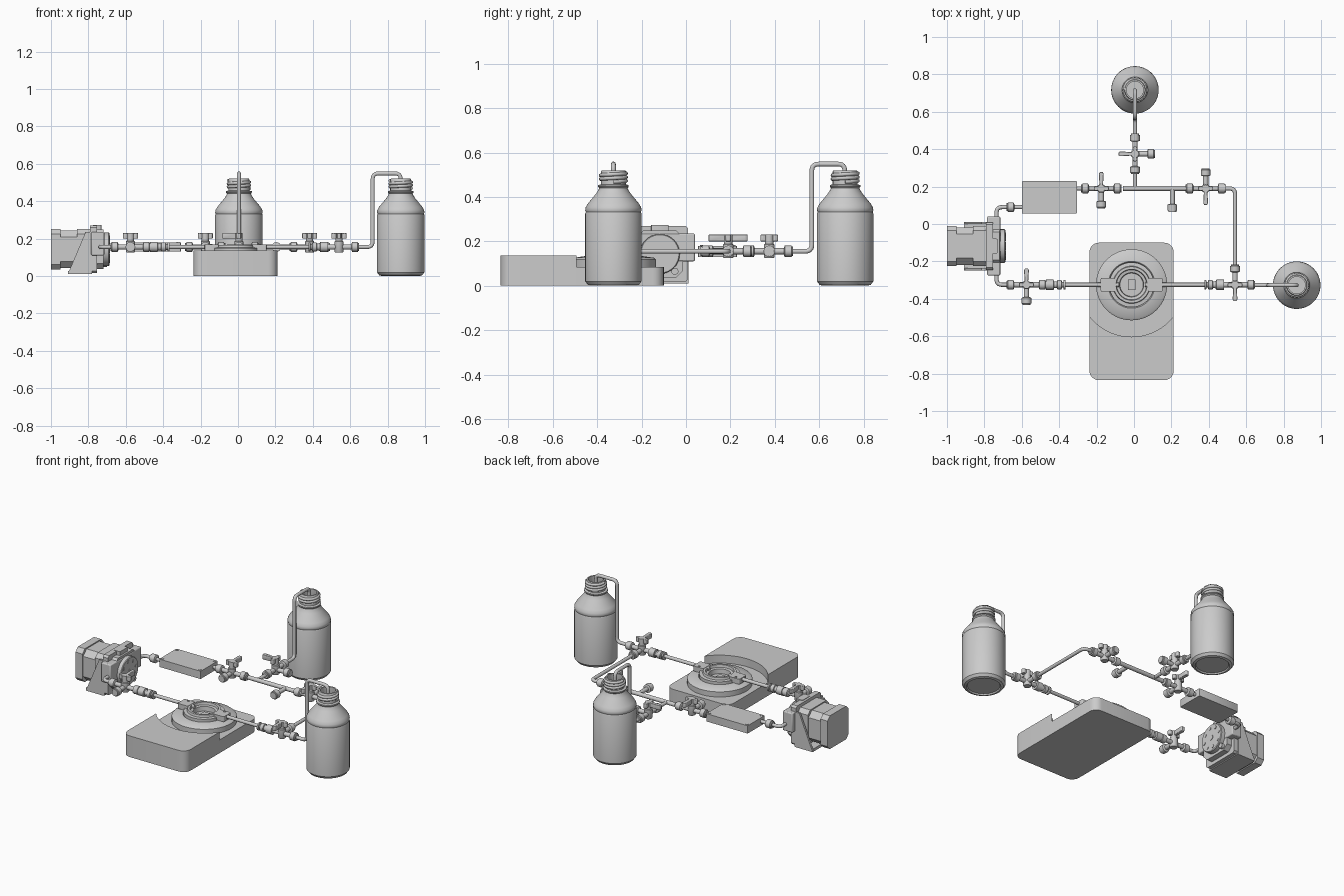
import bpy, bmesh, math
from mathutils import Vector, Matrix

if "Cube" in bpy.data.objects:
    bpy.data.objects.remove(bpy.data.objects["Cube"])

Z = 0.155  # height of the tubing loop


def finish(name, bm, smooth=True):
    bmesh.ops.remove_doubles(bm, verts=bm.verts, dist=1e-5)
    bmesh.ops.recalc_face_normals(bm, faces=bm.faces)
    me = bpy.data.meshes.new(name)
    bm.to_mesh(me)
    bm.free()
    ob = bpy.data.objects.new(name, me)
    bpy.context.collection.objects.link(ob)
    if smooth:
        bpy.ops.object.select_all(action='DESELECT')
        ob.select_set(True)
        bpy.context.view_layer.objects.active = ob
        bpy.ops.object.shade_smooth_by_angle(angle=math.radians(35))
    return ob


def lathe(name, prof, loc, axis=(0, 0, 1), segs=24):
    """Spin (radius, height) points around an axis."""
    bm = bmesh.new()
    vs = [bm.verts.new((r, 0, h)) for r, h in prof]
    es = [bm.edges.new(p) for p in zip(vs, vs[1:])]
    bmesh.ops.spin(bm, geom=vs + es, cent=(0, 0, 0), axis=(0, 0, 1),
                   angle=2 * math.pi, steps=segs, use_duplicate=False)
    q = Vector((0, 0, 1)).rotation_difference(Vector(axis))
    bm.transform(Matrix.Translation(loc) @ q.to_matrix().to_4x4())
    return finish(name, bm)


def rod(name, a, b, r, segs=16):
    a, b = Vector(a), Vector(b)
    n = (b - a).length
    return lathe(name, [(0, 0), (r, 0), (r, n), (0, n)], a, b - a, segs)


def prism(name, pts, depth, mat=Matrix(), bevel=0.0):
    """Extrude a 2D outline along local z."""
    bm = bmesh.new()
    f = bm.faces.new([bm.verts.new((x, y, 0)) for x, y in pts])
    g = bmesh.ops.extrude_face_region(bm, geom=[f])
    bmesh.ops.translate(bm, verts=[v for v in g['geom'] if isinstance(v, bmesh.types.BMVert)],
                        vec=(0, 0, depth))
    bm.transform(mat)
    ob = finish(name, bm)
    if bevel:
        m = ob.modifiers.new("bevel", 'BEVEL')
        m.width, m.segments = bevel, 2
    return ob


def rrect(x0, x1, y0, y1, r, n=6):
    pts = []
    for k, (cx, cy) in enumerate([(x1 - r, y1 - r), (x0 + r, y1 - r), (x0 + r, y0 + r), (x1 - r, y0 + r)]):
        pts += [(cx + r * math.cos((k + i / n) * math.pi / 2),
                 cy + r * math.sin((k + i / n) * math.pi / 2)) for i in range(n + 1)]
    return pts


def tube(name, pts, r=0.011, fillet=0.03):
    """Round tube along a path with rounded corners."""
    P = [Vector(p) for p in pts]
    out = [P[0]]
    for a, b, c in zip(P, P[1:], P[2:]):
        if fillet:
            s, e = b + (a - b).normalized() * fillet, b + (c - b).normalized() * fillet
            out += [s.lerp(b, t / 6).lerp(b.lerp(e, t / 6), t / 6) for t in range(7)]
        else:
            out.append(b)
    out.append(P[-1])
    cu = bpy.data.curves.new(name, 'CURVE')
    cu.dimensions = '3D'
    cu.bevel_depth, cu.bevel_resolution, cu.use_fill_caps = r, 3, True
    sp = cu.splines.new('POLY')
    sp.points.add(len(out) - 1)
    for p, v in zip(sp.points, out):
        p.co = (*v, 1)
    ob = bpy.data.objects.new(name, cu)
    bpy.context.collection.objects.link(ob)


NUT = [(0, 0), (.017, 0), (.026, .004), (.026, .034), (.021, .036), (.021, .042), (0, .042)]


def valve(name, x, y, ang):
    """Three-way stopcock: run along local x, port on +y, long handle on -y."""
    R = Matrix.Rotation(math.radians(ang), 3, 'Z')
    o = Vector((x, y, Z))
    w = lambda *p: o + R @ Vector(p)
    lathe(name + "_body", [(0, -.03), (.021, -.03), (.024, -.025), (.024, .03), (.019, .033), (.019, .05), (0, .05)], o)
    for i, d in enumerate([(1, 0, 0), (-1, 0, 0), (0, 1, 0)]):
        d = Vector(d)
        rod(f"{name}_arm_{i}", o, w(*(d * .075)), .014)
        lathe(f"{name}_nut_{i}", NUT, w(*(d * .066)), R @ d, 16)
    # tapered handle wings
    hub = o + Vector((0, 0, .045))
    lathe(name + "_hub", [(0, 0), (.02, 0), (.02, .03), (0, .03)], hub)
    for i, (a, n) in enumerate([(-90, .088), (0, .04), (180, .04)]):
        m = Matrix.Translation(hub) @ Matrix.Rotation(math.radians(a + ang), 4, 'Z')
        prism(f"{name}_wing_{i}", [(0, -.008), (n - .01, -.013), (n, -.008), (n, .008), (n - .01, .013), (0, .008)], .03, m, .003)


def connector(name, x, y, ax):
    """Two-part inline coupling, 0.1 long."""
    lathe(name, [(0, 0), (.027, 0), (.027, .04), (.018, .043), (.018, .058), (.025, .06), (.025, .082),
                 (.015, .085), (.015, .092), (.025, .094), (.025, .103), (0, .103)], (x, y, Z), ax, 20)


# reagent bottles with threaded necks
def bottle(name, x, y):
    lathe(name, [(0, .008), (.095, .008), (.1, 0), (.115, .004), (.127, .02), (.127, .325), (.124, .332), (.127, .34),
                 (.125, .353), (.115, .37), (.078, .415), (.067, .432), (.064, .44), (.069, .446), (.069, .453),
                 (.056, .457), (.056, .515), (.053, .52), (.045, .52), (.045, .44), (.06, .41), (.115, .345),
                 (.115, .02), (0, .016)], (x, y, 0), segs=48)
    tube(name + "_thread", [(x + .057 * math.cos(t * .2618), y + .057 * math.sin(t * .2618), .468 + t * .0007)
                            for t in range(61)], .0085, 0)


bottle("rear_bottle", .005, .717)
bottle("right_bottle", .87, -.327)

# stirrer base with stepped circular recess
CX, CY = -.013, -.325
base = prism("stirrer_base", rrect(-.238, .212, -.835, -.1, .05), .136)
arc = [(CX + .285 * math.cos(math.pi + i * math.pi / 32), CY + .007 + .285 * math.sin(math.pi + i * math.pi / 32))
       for i in range(33)]
cut = prism("recess_cutter", arc + [(.4, 0), (-.4, 0)], .2, Matrix.Translation((0, 0, .085)))
cut.hide_render = True
cut.hide_set(True)
b = base.modifiers.new("recess", 'BOOLEAN')
b.operation, b.object, b.solver = 'DIFFERENCE', cut, 'EXACT'

# round stage and chip holder
lathe("stage_disc", [(0, .08), (.19, .08), (.19, .118), (.18, .126), (.125, .134), (.12, .13), (.115, .115), (0, .115)],
      (CX, CY, 0), segs=64)
lathe("chamber_ring", [(.12, .11), (.12, .15), (.1, .152), (.097, .166), (.083, .166), (.08, .15), (.065, .147), (.062, .118),
                       (0, .118)], (CX, CY, 0), segs=48)
for s, n in ((-1, "left"), (1, "right")):
    prism(n + "_chamber_tab", rrect(CX + (.128 if s > 0 else -.165) - .037 * (s > 0), CX + (.165 if s > 0 else -.165 + .074),
          CY - .037, CY + .037, .006, 3), .033, Matrix.Translation((0, 0, .135)))
    rod(n + "_tab_screw", (CX + s * .13, CY + .025, .16), (CX + s * .13, CY + .025, .172), .007, 10)
win = [(-.02, -.028), (.02, -.028), (.02, .028), (-.02, .028)]
prism("sensor_window", win, .012, Matrix.Translation((CX, CY, .116)))

# pump: motor, bracket and roller head, all built along +x
PY, PZ = -.118, .143


def oct_block(name, x0, x1, h, c):
    m = Matrix(((0, 0, 1, x0), (1, 0, 0, PY), (0, 1, 0, PZ), (0, 0, 0, 1)))
    return prism(name, [(h, c - h), (h, h - c), (h - c, h), (c - h, h), (-h, h - c), (-h, c - h), (c - h, -h), (h - c, -h)],
                 x1 - x0, m)


oct_block("motor_rear_cap", -1, -.95, .107, .025)
oct_block("motor_core", -.95, -.86, .1, .035)
oct_block("motor_front_cap", -.86, -.79, .107, .025)
oct_block("pump_face_plate", -.79, -.755, .127, .012)
oct_block("pump_housing", -.755, -.718, .105, .03)
prism("bracket_foot", [(-.91, -.245), (-.78, -.245), (-.78, .01), (-.91, .01)], .018, Matrix.Translation((0, 0, .01)))
for n, y in (("front", -.235), ("rear", .012)):
    m = Matrix(((1, 0, 0, 0), (0, 0, -1, y), (0, 1, 0, 0), (0, 0, 0, 1)))
    prism(n + "_gusset", [(-.91, .01), (-.785, .01), (-.785, .235), (-.815, .235)], .013, m)
prism("pump_clamp_bar", [(-.785, -.275), (-.715, -.275), (-.715, .04), (-.785, .04)], .125,
      Matrix.Translation((0, 0, .11)), .006)
prism("clamp_latch", rrect(-.775, -.73, PY - .04, PY + .04, .006, 2), .03, Matrix.Translation((0, 0, .243)))
lathe("roller_disc", [(0, 0), (.09, 0), (.09, .026), (.086, .03), (0, .03)], (-.718, PY, PZ), (1, 0, 0), 40)
rod("roller_hub", (-.7, PY, PZ), (-.684, PY, PZ), .016)
for i in range(8):
    a = i * math.pi / 4 + .2
    p = Vector((-.69, PY + .065 * math.cos(a), PZ + .065 * math.sin(a)))
    rod(f"roller_pin_{i}", p, p + Vector((.005, 0, 0)), .01, 8)
rod("pump_knob", (-.76, -.05, .065), (-.7, -.05, .065), .016)

# bubble trap box
prism("trap_box", rrect(-.6, -.305, .055, .23, .006, 2), .05, Matrix.Translation((0, 0, .13)))
for x in (-.585, -.32):
    for y in (.07, .215):
        rod("trap_screw", (x, y, .175), (x, y, .183), .008, 10)

# stopcocks and couplings
valve("pump_valve", -.575, -.325, 180)
valve("outlet_valve", .54, -.325, 0)
valve("trap_valve", -.175, .19, 180)
valve("return_valve", .383, .19, 0)
valve("rear_valve", .005, .375, -90)
connector("left_coupling", -.47, -.325, (1, 0, 0))
connector("right_coupling", .48, -.325, (-1, 0, 0))
lathe("trap_inlet_nut", NUT, (-.64, .09, Z), (-1, 0, 0), 16)
lathe("sample_port_nut", NUT, (.205, .107, Z), (0, -1, 0), 16)
rod("sample_port_stem", (.205, .19, Z), (.205, .1, Z), .013)
rod("manifold_sleeve", (-.06, .19, Z), (.28, .19, Z), .013)

# tubing
tube("trap_inlet_tube", [(-.735, 0, Z), (-.735, .09, Z), (-.59, .09, Z)])
tube("pump_outlet_tube", [(-.735, -.24, Z), (-.735, -.325, Z), (-.66, -.325, Z)])
tube("trap_outlet_tube", [(-.32, .19, Z), (-.25, .19, Z)])
tube("chamber_left_tube", [(-.38, -.325, Z), (-.08, -.325, Z)])
tube("chamber_right_tube", [(.06, -.325, Z), (.39, -.325, Z)])
tube("return_tube", [(.54, -.24, Z), (.54, .19, Z), (.46, .19, Z)])
tube("rear_valve_tube", [(.005, .19, Z), (.005, .3, Z)])
tube("right_bottle_tube", [(.62, -.327, Z), (.72, -.327, Z), (.72, -.327, .548), (.87, -.327, .548), (.87, -.327, .47)])
tube("rear_bottle_tube", [(.005, .46, Z), (.005, .567, Z), (.005, .567, .548), (.005, .715, .548), (.005, .715, .47)])
